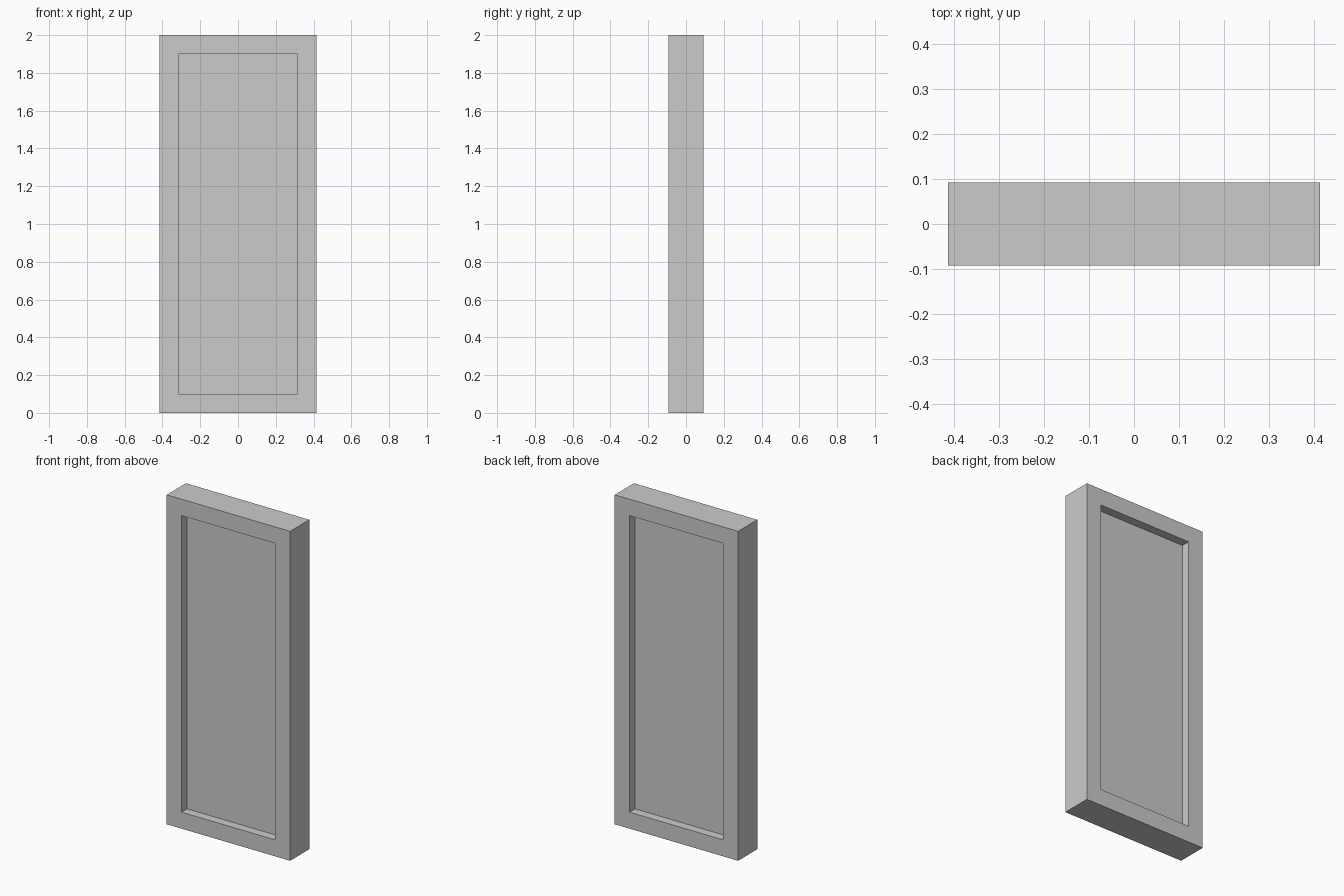
import bpy, bmesh
from mathutils import Vector

if "Cube" in bpy.data.objects:
    bpy.data.objects.remove(bpy.data.objects["Cube"])

W, D, H = 0.829, 0.184, 2.0   # overall size
BORDER = 0.1                  # frame width
RECESS = 0.053                # depth of the panel on each face

# solid slab standing on the floor
bm = bmesh.new()
bmesh.ops.create_cube(bm, size=1)
for v in bm.verts:
    v.co = Vector((v.co.x * W, v.co.y * D, (v.co.z + 0.5) * H))
bm.normal_update()

# frame border and recessed panel on front and back
for face in [f for f in bm.faces if abs(f.normal.y) > 0.9]:
    inward = -face.normal.copy() * RECESS
    bmesh.ops.inset_region(bm, faces=[face], thickness=BORDER, use_even_offset=True)
    panel = bmesh.ops.extrude_discrete_faces(bm, faces=[face])["faces"][0]
    bmesh.ops.translate(bm, verts=panel.verts, vec=inward)

bmesh.ops.recalc_face_normals(bm, faces=bm.faces)
mesh = bpy.data.meshes.new("framed_panel")
bm.to_mesh(mesh)
bm.free()
bpy.context.collection.objects.link(bpy.data.objects.new("framed_panel", mesh))
